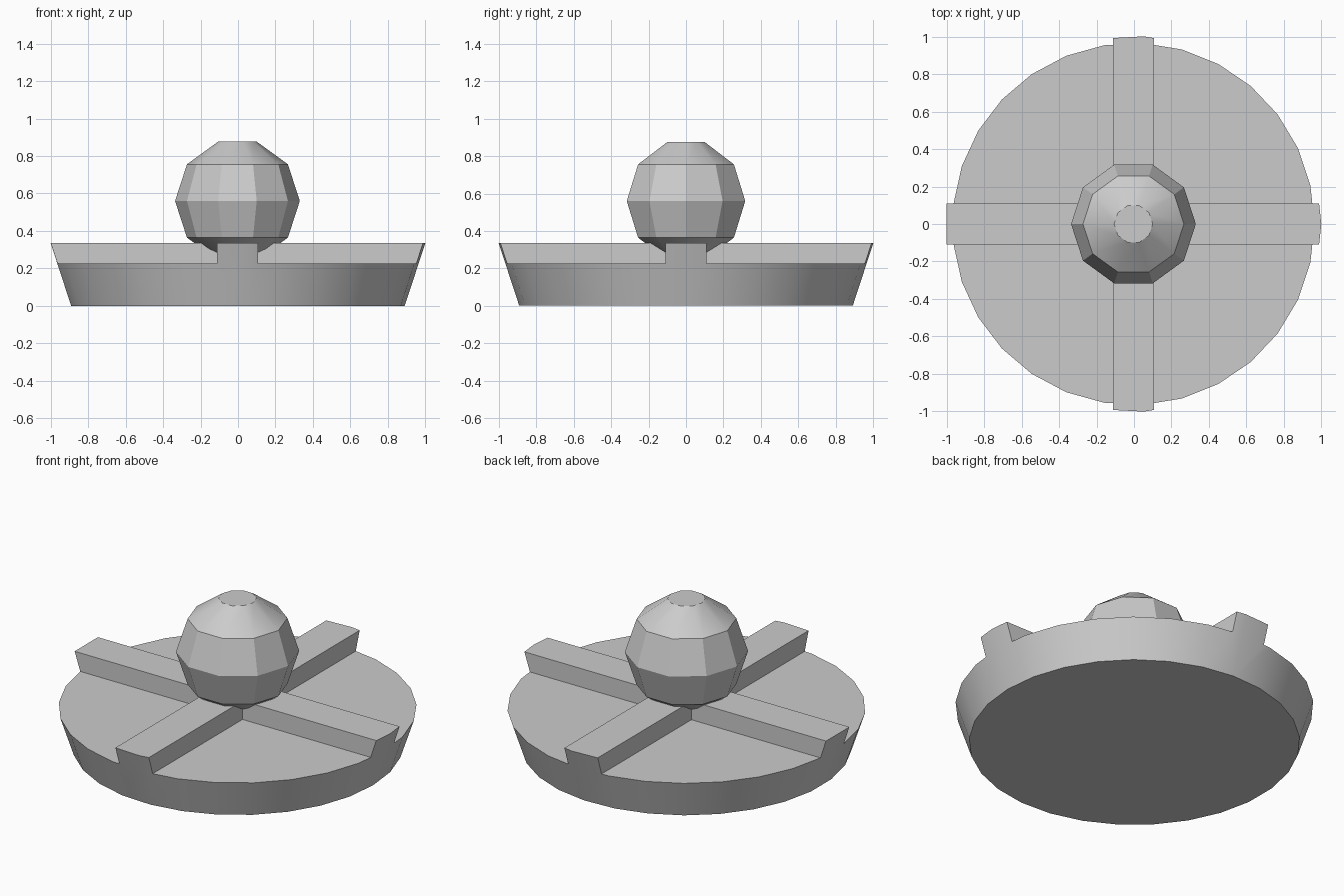
import bpy
import bmesh
import math
from mathutils import Matrix, Vector

if "Cube" in bpy.data.objects:
    bpy.data.objects.remove(bpy.data.objects["Cube"], do_unlink=True)

CENTRE_X = -0.003
BASE_H, FLOOR_Z = 0.335, 0.225
RIB_HALF = 0.11
BALL_R, BALL_Z = 0.333, 0.56

grey = bpy.data.materials.new("light_grey")
grey.use_nodes = True
colour = (0.6, 0.6, 0.6, 1)
grey.diffuse_color = colour
grey.node_tree.nodes["Principled BSDF"].inputs["Base Color"].default_value = colour


def make_object(name, bm):
    bmesh.ops.recalc_face_normals(bm, faces=bm.faces)
    mesh = bpy.data.meshes.new(name)
    bm.to_mesh(mesh)
    bm.free()
    mesh.materials.append(grey)
    obj = bpy.data.objects.new(name, mesh)
    bpy.context.collection.objects.link(obj)
    return obj


def lathe(name, sides, profile):
    """Solid with flat caps from (radius, height) points, one corner on +x."""
    bm = bmesh.new()
    rings = []
    for r, z in profile:
        angles = [math.tau * i / sides for i in range(sides)]
        rings.append([bm.verts.new((CENTRE_X + r * math.cos(a), r * math.sin(a), z))
                      for a in angles])
    for low, high in zip(rings, rings[1:]):
        for i in range(sides):
            j = (i + 1) % sides
            bm.faces.new((low[i], low[j], high[j], high[i]))
    bm.faces.new(rings[0])
    bm.faces.new(rings[-1])
    return make_object(name, bm)


def activate(obj):
    bpy.ops.object.select_all(action="DESELECT")
    obj.select_set(True)
    bpy.context.view_layer.objects.active = obj


# Flared dish, solid to the rib height
base = lathe("ribbed_base", 29, [(0.893, 0), (1.003, BASE_H)])

# Four blocks that carve the quadrants and leave the cross of ribs
bm = bmesh.new()
size = 1.2
for sx in (-1, 1):
    for sy in (-1, 1):
        offset = RIB_HALF + size / 2
        place = Vector((CENTRE_X + sx * offset, sy * offset, FLOOR_Z + size / 2))
        bmesh.ops.create_cube(bm, size=size, matrix=Matrix.Translation(place))
cutter = make_object("quadrant_cutter", bm)
cutter.hide_render = True

activate(base)
cut = base.modifiers.new("carve_quadrants", "BOOLEAN")
cut.operation = "DIFFERENCE"
cut.solver = "EXACT"
cut.object = cutter
bpy.ops.object.modifier_apply(modifier=cut.name)
bpy.data.objects.remove(cutter, do_unlink=True)

# Faceted ball with flat poles, resting between the ribs
steps = [math.radians(36 * i) for i in range(-2, 3)]
ball = lathe("centre_ball", 10,
             [(BALL_R * math.cos(a), BALL_Z + BALL_R * math.sin(a)) for a in steps])

for obj in (base, ball):
    activate(obj)
    bpy.ops.object.shade_smooth_by_angle(angle=math.radians(30))
